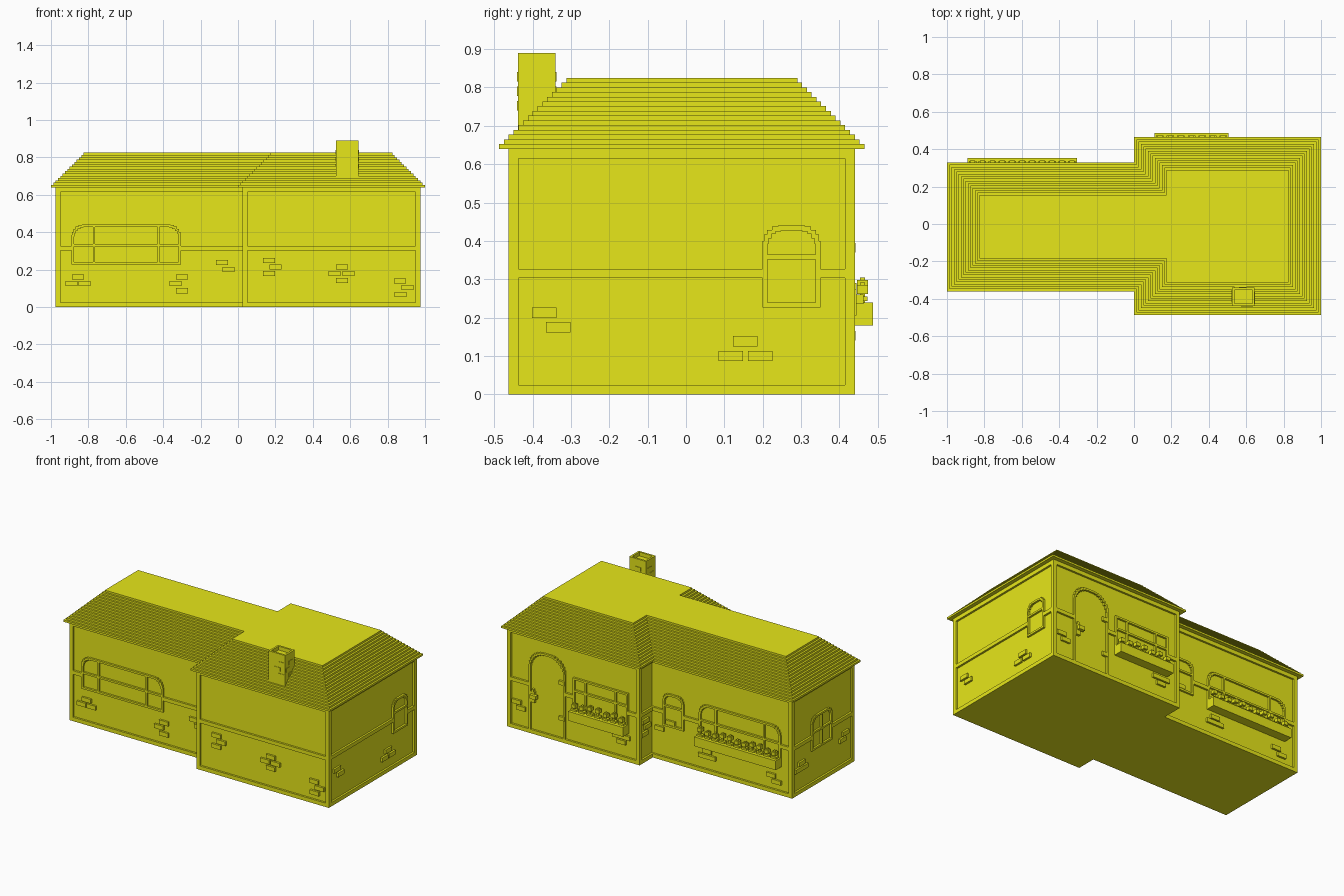
import bpy, bmesh, math, random
from mathutils import Vector

if "Cube" in bpy.data.objects:
    bpy.data.objects.remove(bpy.data.objects["Cube"])

random.seed(4)
T = 0.0125                     # relief depth of beams over the wall panels
YELLOW = bpy.data.materials.new("yellow")
YELLOW.diffuse_color = (0.8, 0.8, 0.01, 1)
YELLOW.use_nodes = True
YELLOW.node_tree.nodes["Principled BSDF"].inputs["Base Color"].default_value = YELLOW.diffuse_color
parts = {}


def part(name):
    return parts.setdefault(name, bmesh.new())


def outline(d):
    """T-shaped roof footprint, inset by d."""
    return [(-1 + d, -.36 + d), (d, -.36 + d), (d, -.487 + d), (1 - d, -.487 + d),
            (1 - d, .465 - d), (d, .465 - d), (d, .33 - d), (-1 + d, .33 - d)]


def rect(x0, x1, y0, y1):
    return [(x0, y0), (x1, y0), (x1, y1), (x0, y1)]


def loft(name, rings):
    """Closed solid through a stack of (outline, z) rings."""
    bm = part(name)
    loops = [[bm.verts.new((x, y, z)) for x, y in pts] for pts, z in rings]
    for a, b in zip(loops, loops[1:]):
        for i in range(len(a)):
            j = (i + 1) % len(a)
            bm.faces.new((a[i], a[j], b[j], b[i]))
    bm.faces.new(loops[0][::-1])
    bm.faces.new(loops[-1])


# Wall faces: normal axis, direction, outer plane, span, posts at low/high end
FACES = {
    "front_left": ("y", -1, -.335, -.975, .0375, 1, 0),
    "front_right": ("y", -1, -.462, .025, .975, 1, 1),
    "right": ("x", 1, .975, -.462, .44, 1, 1),
    "back_right": ("y", 1, .44, .025, .975, 1, 1),
    "back_left": ("y", 1, .305, -.975, .0375, 1, 0),
    "left": ("x", -1, -.975, -.335, .305, 1, 1),
    "front_return": ("x", -1, .025, -.462, -.3225, 1, 0),
    "back_return": ("x", -1, .025, .2925, .44, 0, 1),
}


def at(face, u, z, d):
    axis, s, plane = FACES[face][:3]
    return Vector((plane + s * d, u, z)) if axis == "x" else Vector((u, plane + s * d, z))


def box(name, face, u0, u1, z0, z1, d0=-T, d1=0.0):
    bm = part(name)
    v = [bm.verts.new(at(face, u, z, d)) for d in (d0, d1)
         for u, z in ((u0, z0), (u1, z0), (u1, z1), (u0, z1))]
    for f in ((3, 2, 1, 0), (4, 5, 6, 7), (0, 1, 5, 4), (1, 2, 6, 5), (2, 3, 7, 6), (3, 0, 4, 7)):
        bm.faces.new([v[i] for i in f])


def stepped(u0, u1, z0, z1, r, n):
    """Opening outline with stair-stepped rounded top corners."""
    side = []
    for k in range(n):
        a, b = (math.pi / 2 * i / n for i in (k, k + 1))
        side += [(r * (1 - math.cos(a)), r * (1 - math.sin(b)))]
        side += [(r * (1 - math.cos(b)), r * (1 - math.sin(b)))]
    right = [(u1 - a, z1 - b) for a, b in side]
    left = [(u0 + a, z1 - b) for a, b in reversed(side)]
    return [(u0, z0), (u1, z0)] + right + left


def arch(name, face, u0, u1, z0, z1, r, n=5, w=T):
    """Raised stepped frame around an opening."""
    bm = part(name)
    rings = []
    for k, d in ((0, -T), (0, 0), (w, 0), (w, -T)):
        pts = stepped(u0 + k, u1 - k, z0 + k, z1 - k, r - k / 2, n)
        rings.append([bm.verts.new(at(face, u, z, d)) for u, z in pts])
    for a, b in zip(rings, rings[1:] + rings[:1]):
        for i in range(len(a)):
            j = (i + 1) % len(a)
            bm.faces.new((a[i], a[j], b[j], b[i]))


# Wall core and stepped hip roof
loft("walls", [(outline(.025 + T), 0), (outline(.025 + T), .642)])
loft("roof", [(outline(i * .0125), .64 + (i + k) * .185 / 15) for i in range(15) for k in (0, 1)])

# Timber frames; the middle belt stops at each opening
openings = {
    "front_left": [(-.89, -.305)],
    "right": [(.2, .35)],
    "back_right": [(.11, .505), (.56, .82)],
    "back_left": [(-.89, -.305), (-.195, -.045)],
    "left": [(-.11, .1)],
}
for f, (_, _, _, a, b, lo, hi) in FACES.items():
    if lo:
        box("timber_frame", f, a, a + .025, 0, .64)
    if hi:
        box("timber_frame", f, b - .025, b, 0, .64)
    box("timber_frame", f, a, b, 0, .025)
    box("timber_frame", f, a, b, .615, .64)
    u = a
    for o0, o1 in openings.get(f, []) + [(b, b)] if f != "back_left" else \
            openings[f] + [(b, b)]:
        box("timber_frame", f, u, o0, .303, .327)
        u = o1

# Wide arched windows, front and back
for f in ("front_left", "back_left"):
    n = f + "_window"
    arch(n, f, -.89, -.305, .227, .44, .075, 6)
    for u in (-.77, -.425):
        box(n, f, u - .006, u + .006, .235, .43)
    box(n, f, -.88, -.315, .325, .337)

# Small arched windows
for f, u in (("right", .2), ("back_left", -.195)):
    n = f + "_small_window"
    arch(n, f, u, u + .15, .227, .44, .058, 5)
    box(n, f, u + T, u + .15 - T, .352, .364)

# Double window on the left end
arch("left_window", "left", -.11, .1, .227, .445, .065, 5)
box("left_window", "left", -.011, .001, .235, .435)
box("left_window", "left", -.1, .09, .335, .347)

# Square-headed window beside the door
f, n = "back_right", "back_right_window"
for z in (.227, .35, .428):
    box(n, f, .11, .505, z, z + T)
for u in (.11, .195, .41, .4925):
    box(n, f, u, u + T, .227, .44)

# Door with hinges and handle
arch("door_frame", f, .56, .82, 0, .54, .12, 8)
for z in (.14, .37):
    box("door_hinges", f, .565, .605, z, z + .025, -T, .002)
box("door_handle", f, .775, .805, .205, .275, -T, .004)
box("door_handle", f, .755, .8, .235, .26, 0, .022)
box("door_handle", f, .783, .797, .275, .29, -T, .004)

# Flower boxes with stepped flowers
for f, a, b in (("back_right", .11, .505), ("back_left", -.89, -.305)):
    box(f + "_planter", f, a, b, .18, .24, -T, .047)
    count = round((b - a) / .055)
    for i in range(count):
        u = a + (i + .5) * (b - a) / count
        h = random.choice((0, .0125))
        n = f + "_flowers"
        box(n, f, u - .006, u + .006, .239, .27, .014, .027)
        box(n, f, u - .02, u + .02, .243, .255, .008, .033)
        box(n, f, u - .014, u + .014, .262 + h, .285 + h, .006, .034)
        box(n, f, u - .007, u + .007, .285 + h, .292 + h, .013, .027)

# Clusters of exposed bricks
bricks = {
    "front_left": [(-.855, .16), (-.89, .125), (-.82, .125), (-.3, .16), (-.335, .125),
                   (-.3, .087), (-.085, .237), (-.05, .2)],
    "front_right": [(.165, .25), (.2, .215), (.165, .18), (.555, .215), (.515, .18),
                    (.59, .18), (.555, .143), (.865, .14), (.905, .105), (.87, .068)],
    "right": [(-.37, .213), (-.333, .175), (.155, .138), (.117, .1), (.193, .1)],
    "back_right": [(.91, .175), (.88, .14), (.13, .15), (.19, .15), (.16, .115)],
    "back_left": [(-.1, .255), (-.02, .2), (-.36, .14), (-.39, .105), (-.33, .105),
                  (-.82, .11), (-.86, .075)],
    "left": [(.2, .19), (.17, .155), (.235, .155), (-.25, .215), (-.22, .18)],
    "back_return": [(.37, .26), (.35, .22), (.38, .18)],
}
for f, spots in bricks.items():
    for u, z in spots:
        box("wall_bricks", f, u - .032, u + .032, z - .0135, z + .0135)

# Hollow-topped chimney
X0, X1, Y0, Y1 = .525, .645, -.438, -.34
loft("chimney", [(rect(X0, X1, Y0, Y1), .66), (rect(X0, X1, Y0, Y1), .89),
                 (rect(X0 + T, X1 - T, Y0 + T, Y1 - T), .89),
                 (rect(X0 + T, X1 - T, Y0 + T, Y1 - T), .865)])
FACES.update(c_front=("y", -1, Y0), c_back=("y", 1, Y1), c_right=("x", 1, X1), c_left=("x", -1, X0))
for f, u in (("c_front", .605), ("c_back", .57), ("c_right", -.395), ("c_left", -.385)):
    for du, z in ((.012, .828), (-.014, .79), (.012, .752)):
        box("chimney_bricks", f, u + du - .02, u + du + .02, z - .0125, z + .0125, -.004, .003)

# Turn every part into an object
for name, bm in parts.items():
    bmesh.ops.recalc_face_normals(bm, faces=bm.faces)
    me = bpy.data.meshes.new(name)
    bm.to_mesh(me)
    bm.free()
    me.materials.append(YELLOW)
    bpy.context.collection.objects.link(bpy.data.objects.new(name, me))
